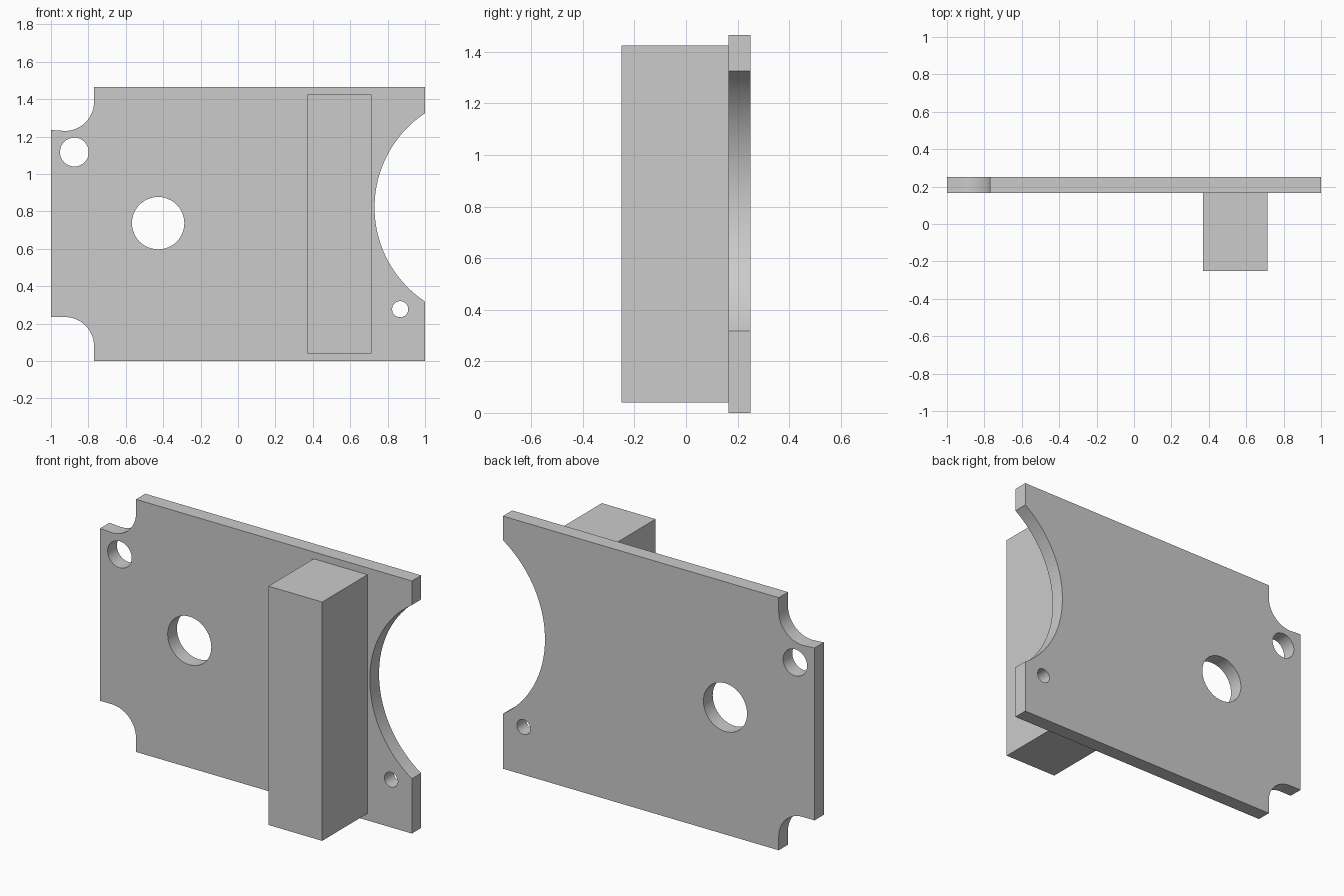
import bpy, bmesh, math
from mathutils import Vector

cube = bpy.data.objects.get("Cube")
if cube:
    bpy.data.objects.remove(cube, do_unlink=True)

grey = bpy.data.materials.new("plain grey")
grey.use_nodes = True
colour = (0.6, 0.6, 0.6, 1)
grey.diffuse_color = colour
grey.node_tree.nodes["Principled BSDF"].inputs["Base Color"].default_value = colour

HEIGHT = 1.465
FRONT, BACK = 0.165, 0.25   # plate faces in y


def arc(cx, cz, r, start, end, steps):
    """Points on a circular arc in the XZ plane, angles in degrees."""
    angles = [math.radians(start + (end - start) * i / steps) for i in range(steps + 1)]
    return [(cx + r * math.cos(a), cz + r * math.sin(a)) for a in angles]


def finish(bm, name):
    bmesh.ops.recalc_face_normals(bm, faces=bm.faces)
    mesh = bpy.data.meshes.new(name)
    bm.to_mesh(mesh)
    bm.free()
    mesh.materials.append(grey)
    obj = bpy.data.objects.new(name, mesh)
    bpy.context.collection.objects.link(obj)
    return obj


def add_loop(bm, points):
    verts = [bm.verts.new((x, FRONT, z)) for x, z in points]
    for a, b in zip(verts, verts[1:] + verts[:1]):
        bm.edges.new((a, b))


# Plate outline: two rounded corner notches and a large arc bite
bite_r, bite_z = 0.6045, 0.8215
bite_x = 0.73 + bite_r
half = math.degrees(math.acos((bite_x - 1) / bite_r))
notch_r, notch_x, notch_z = 0.155, -0.925, 0.08
outline = [(-0.77, 0), (1, 0)]
outline += arc(bite_x, bite_z, bite_r, 180 + half, 180 - half, 48)
outline += [(1, HEIGHT), (-0.77, HEIGHT)]
outline += arc(notch_x, HEIGHT - notch_z, notch_r, 0, -90, 20)
outline += [(-1, 1.235), (-1, 0.235)]
outline += arc(notch_x, notch_z, notch_r, 90, 0, 20)

# Plate with three through holes
bm = bmesh.new()
add_loop(bm, outline)
for x, z, r in [(-0.875, 1.117, 0.077), (-0.427, 0.737, 0.14), (0.867, 0.277, 0.043)]:
    add_loop(bm, arc(x, z, r, 0, 360, 48)[:-1])
bmesh.ops.triangle_fill(bm, edges=bm.edges[:], use_beauty=True, normal=Vector((0, -1, 0)))
grown = bmesh.ops.extrude_face_region(bm, geom=bm.faces[:], use_keep_orig=True)
moved = [v for v in grown["geom"] if isinstance(v, bmesh.types.BMVert)]
bmesh.ops.translate(bm, verts=moved, vec=(0, BACK - FRONT, 0))
plate = finish(bm, "plate")
bpy.ops.object.select_all(action="DESELECT")
plate.select_set(True)
bpy.context.view_layer.objects.active = plate
bpy.ops.object.shade_smooth_by_angle(angle=math.radians(30))

# Upright block on the front of the plate
bm = bmesh.new()
bmesh.ops.create_cube(bm, size=1)
bmesh.ops.scale(bm, verts=bm.verts, vec=(0.345, FRONT + 0.25, 1.385))
bmesh.ops.translate(bm, verts=bm.verts, vec=(0.5425, (FRONT - 0.25) / 2, HEIGHT / 2))
finish(bm, "upright_block")
